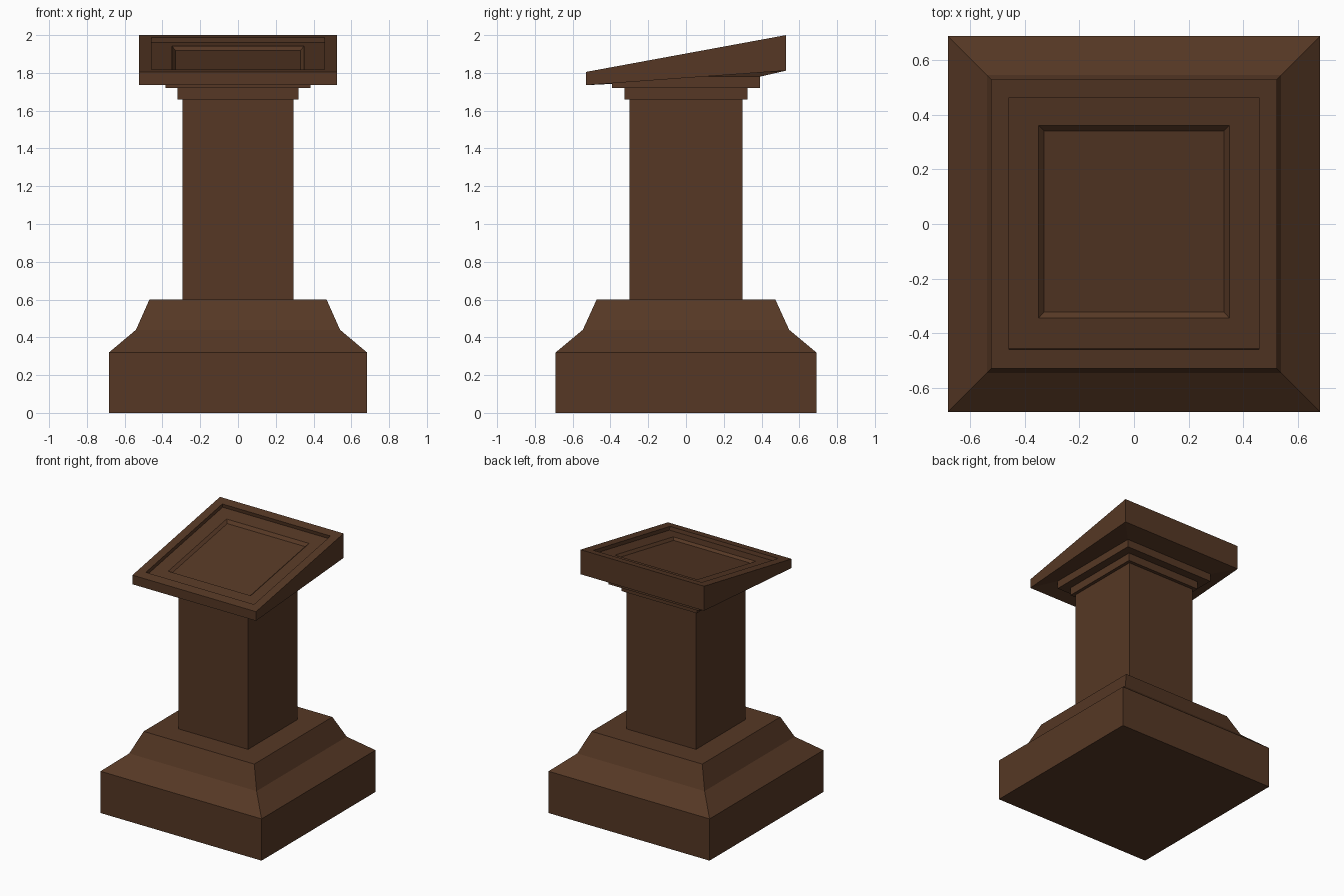
import bpy, bmesh

if "Cube" in bpy.data.objects:
    bpy.data.objects.remove(bpy.data.objects["Cube"])

wood = bpy.data.materials.new("dark brown wood")
wood.diffuse_color = (0.092, 0.039, 0.018, 1)
wood.use_nodes = True
wood.node_tree.nodes["Principled BSDF"].inputs["Base Color"].default_value = wood.diffuse_color


def rect(x, y0, y1, z0, z1):
    """Rectangular ring; z0 is the height at the front, z1 at the back."""
    return [(-x, y0, z0), (x, y0, z0), (x, y1, z1), (-x, y1, z1)]


def level(x, y, z):
    return rect(x, -y, y, z, z)


def loft(name, rings, bottom=False, top=False):
    bm = bmesh.new()
    vs = [[bm.verts.new(p) for p in r] for r in rings]
    for a, b in zip(vs, vs[1:]):
        for i in range(4):
            j = (i + 1) % 4
            bm.faces.new((a[i], a[j], b[j], b[i]))
    if bottom:
        bm.faces.new(vs[0][::-1])
    if top:
        bm.faces.new(vs[-1])
    me = bpy.data.meshes.new(name)
    bm.to_mesh(me)
    bm.free()
    me.materials.append(wood)
    ob = bpy.data.objects.new(name, me)
    bpy.context.collection.objects.link(ob)
    return ob


# stepped base, open under the column
loft("base", [level(.683, .69, 0), level(.683, .69, .32), level(.54, .546, .44),
              level(.469, .473, .60), level(.295, .30, .60)], bottom=True)

# square column
loft("column", [level(.295, .30, .60), level(.295, .30, 1.66)])

# two-step capital
loft("capital", [level(.295, .30, 1.66), level(.32, .326, 1.66), level(.32, .326, 1.72),
                 level(.385, .391, 1.72), level(.385, .391, 1.78)])


# sloped desk with a framed recess and a sunken bevelled panel
def slanted(x, y0, y1, depth):
    def height(y):
        return 1.805 + (y + .53) * .195 / 1.06 - depth
    return rect(x, y0, y1, height(y0), height(y1))


loft("desk", [level(.385, .391, 1.78),
              rect(.524, -.53, .53, 1.735, 1.812),
              slanted(.524, -.53, .53, 0),
              slanted(.459, -.461, .465, 0),
              slanted(.459, -.456, .47, .028),
              slanted(.35, -.345, .362, .028),
              slanted(.33, -.323, .341, .046)], top=True)
